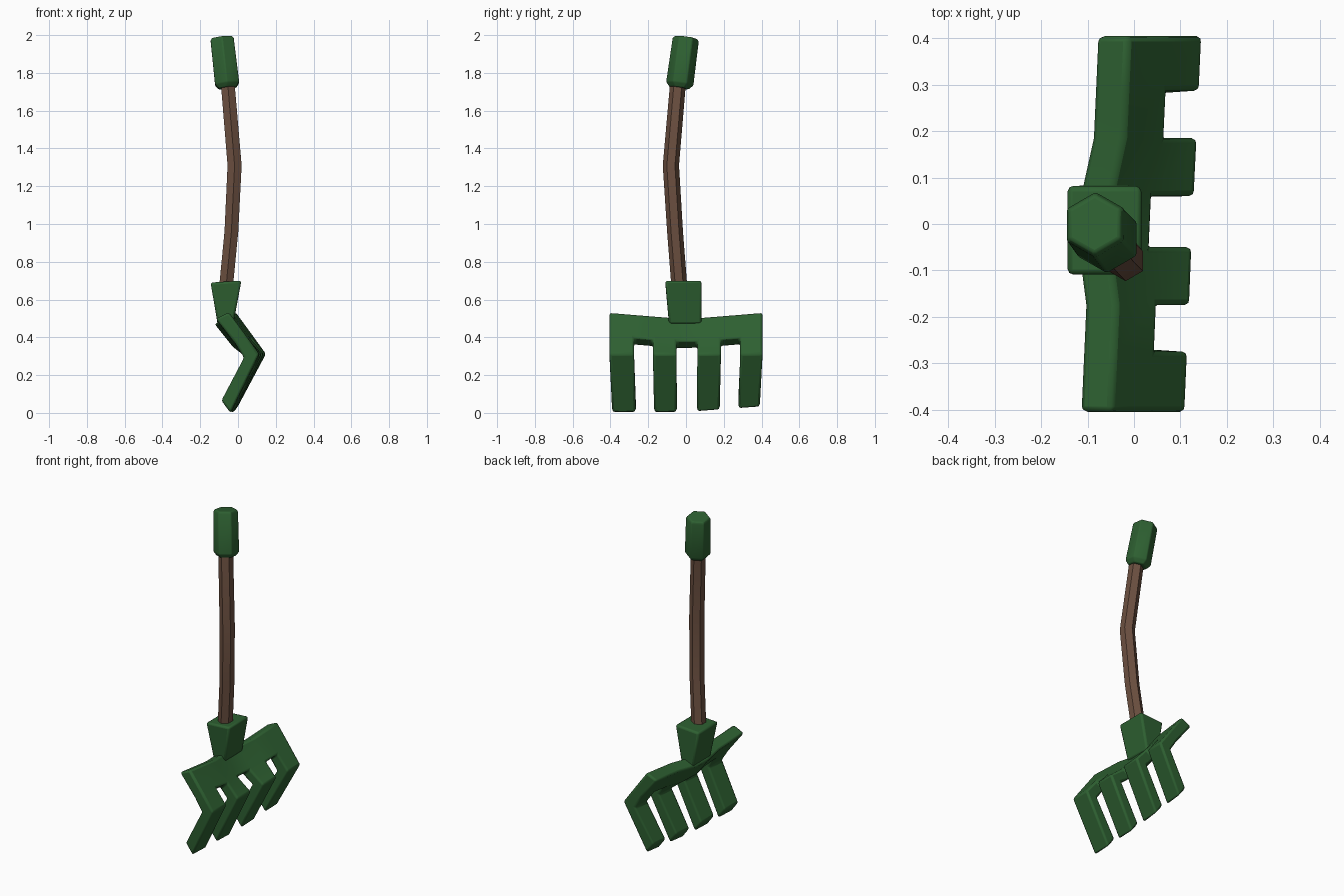
import bpy, bmesh, math
from mathutils import Vector

cube = bpy.data.objects.get("Cube")
if cube:
    bpy.data.objects.remove(cube)


def material(name, rgb):
    m = bpy.data.materials.new(name)
    m.use_nodes = True
    m.diffuse_color = (*rgb, 1)
    m.node_tree.nodes["Principled BSDF"].inputs["Base Color"].default_value = (*rgb, 1)
    return m


green = material("dark green", (0.027, 0.117, 0.031))
brown = material("brown wood", (0.15, 0.08, 0.052))


def finish(bm, name, mat, bevel=0):
    bmesh.ops.recalc_face_normals(bm, faces=bm.faces)
    mesh = bpy.data.meshes.new(name)
    bm.to_mesh(mesh)
    bm.free()
    mesh.materials.append(mat)
    ob = bpy.data.objects.new(name, mesh)
    bpy.context.collection.objects.link(ob)
    if bevel:
        mod = ob.modifiers.new("soft edges", "BEVEL")
        mod.width = bevel
        mod.segments = 2
        mod.limit_method = "ANGLE"
        mod.angle_limit = math.radians(35)
    bpy.ops.object.select_all(action="DESELECT")
    ob.select_set(True)
    bpy.context.view_layer.objects.active = ob
    bpy.ops.object.shade_smooth_by_angle(angle=math.radians(40))
    return ob


def skin(bm, rings):
    # join consecutive rings of vertices and cap both ends
    n = len(rings[0])
    for a, b in zip(rings, rings[1:]):
        for i in range(n):
            j = (i + 1) % n
            bm.faces.new((a[i], a[j], b[j], b[i]))
    bm.faces.new(rings[0])
    bm.faces.new(rings[-1])


def hex_tube(name, mat, stations, bevel=0):
    bm = bmesh.new()
    axis = Vector(stations[-1][0]) - Vector(stations[0][0])
    turn = Vector((0, 0, 1)).rotation_difference(axis)
    rings = []
    for centre, r in stations:
        ring = []
        for k in range(6):
            a = math.radians(90 + 60 * k)
            offset = turn @ Vector((r * math.cos(a), r * math.sin(a), 0))
            ring.append(bm.verts.new(Vector(centre) + offset))
        rings.append(ring)
    skin(bm, rings)
    return finish(bm, name, mat, bevel)


# bent wooden shaft
hex_tube("shaft", brown, [
    ((-0.07, -0.03, 0.6), 0.042),
    ((-0.035, -0.058, 0.96), 0.042),
    ((-0.018, -0.08, 1.31), 0.043),
    ((-0.055, -0.042, 1.75), 0.042)])

# grip with chamfered ends
low, high = Vector((-0.055, -0.036, 1.72)), Vector((-0.085, 0, 1.987))
hex_tube("grip", green, [
    (low, 0.054),
    (low.lerp(high, 0.09), 0.074),
    (low.lerp(high, 0.95), 0.071),
    (high, 0.062)], 0.005)

# tapered socket
bm = bmesh.new()
rings = []
for x0, x1, y0, y1, z, lift in ((-0.108, -0.025, -0.09, 0.083, 0.47, 0),
                                (-0.145, 0.018, -0.11, 0.082, 0.69, 0.01)):
    rings.append([bm.verts.new(p) for p in (
        (x0, y0, z), (x1, y0, z + lift), (x1, y1, z + lift), (x0, y1, z))])
skin(bm, rings)
finish(bm, "socket", green, 0.012)

# fork head: a crossbar whose underside continues into four bent tines
# each row holds the outer and inner points as (x, z)
rows = [((-0.03, 0.533), (-0.1, 0.5)),
        ((0.06, 0.41), (0.003, 0.368)),
        ((0.13, 0.312), (0.05, 0.293)),
        ((-0.022, 0.0), (-0.07, 0.065))]
edges_y = [-0.405, -0.275, -0.175, -0.05, 0.06, 0.185, 0.287, 0.405]


def head_vert(bm, row, side, y):
    x, z = rows[row][side]
    x += 0.045 * y
    if row < 2:
        # the crossbar sags towards the socket
        z -= 0.033 * (1 - abs(y) / 0.405)
        x -= 0.022 if abs(y) < 0.1 else 0
    if row == 3:
        z += 0.07 * max(0, y)
        y *= 0.965
    return bm.verts.new((x, y, z))


bm = bmesh.new()
bar = [[[head_vert(bm, r, s, y) for s in (0, 1)] for r in (0, 1)] for y in edges_y]
for a, b in zip(bar, bar[1:]):
    for s in (0, 1):
        bm.faces.new((a[0][s], b[0][s], b[1][s], a[1][s]))
    bm.faces.new((a[0][0], b[0][0], b[0][1], a[0][1]))
for end in (bar[0], bar[-1]):
    bm.faces.new((end[0][0], end[0][1], end[1][1], end[1][0]))

for i in range(len(bar) - 1):
    a, b = bar[i][1], bar[i + 1][1]
    loop = [a[0], b[0], b[1], a[1]]
    if i % 2:
        bm.faces.new(loop)
        continue
    for row in (2, 3):
        y0, y1 = edges_y[i], edges_y[i + 1]
        new = [head_vert(bm, row, s, y) for s, y in ((0, y0), (0, y1), (1, y1), (1, y0))]
        for k in range(4):
            m = (k + 1) % 4
            bm.faces.new((loop[k], loop[m], new[m], new[k]))
        loop = new
    bm.faces.new(loop)
finish(bm, "fork_head", green, 0.012)
